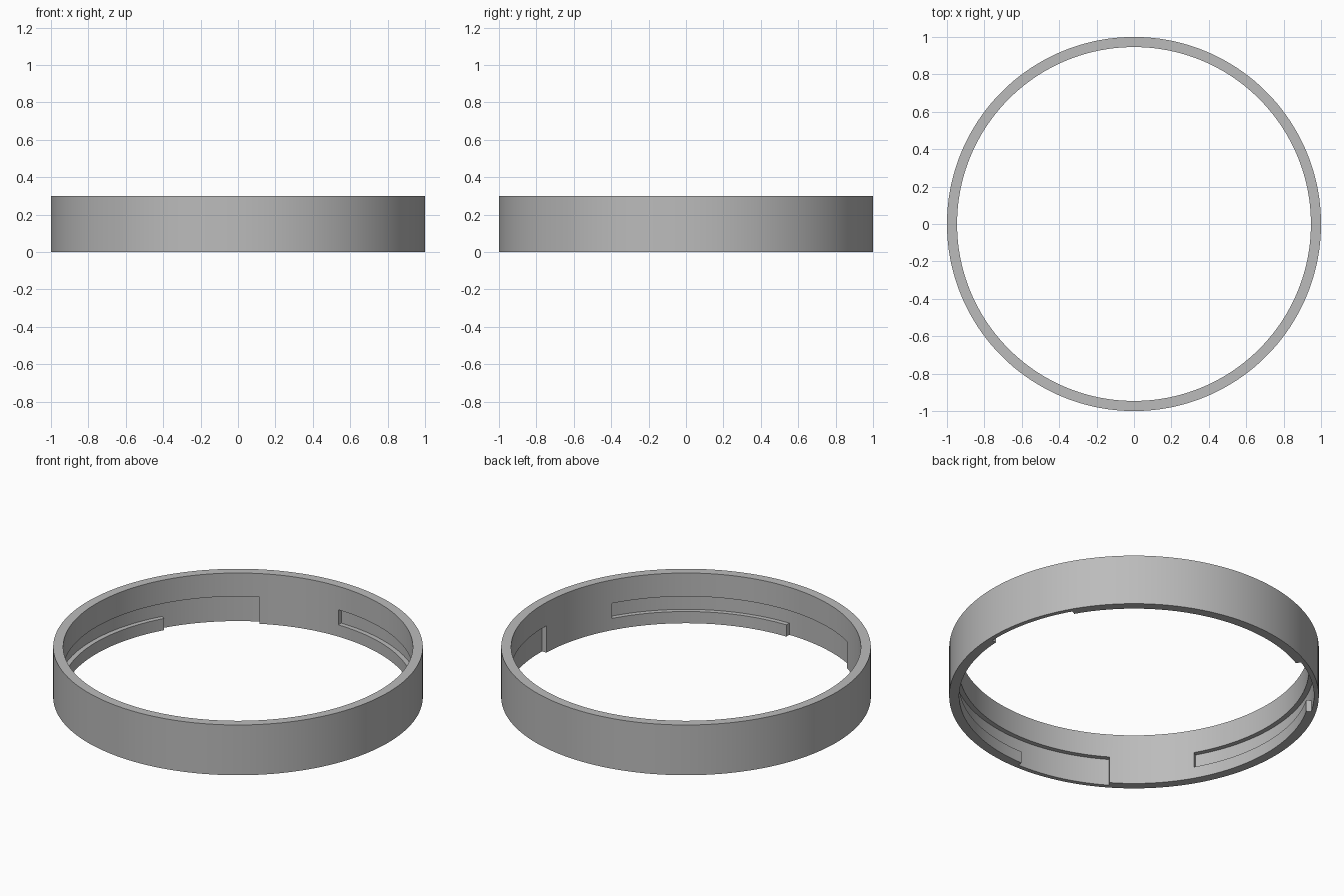
import bpy, bmesh, math

if "Cube" in bpy.data.objects:
    bpy.data.objects.remove(bpy.data.objects["Cube"])

# Bayonet ring: three L-shaped slots recessed into the inner wall, open at the bottom
N = 180                            # 2 degree steps
R = [0.946, 0.974, 1.0]            # inner wall, slot floor, outer wall
Z = [0.0, 0.07, 0.16, 0.3]         # bottom, ledge top, slot top, rim
STEP = 360 / N


def solid(i, r, z):
    """Is the cell (angle, radial layer, height layer) filled with material?"""
    if r not in (0, 1) or z not in (0, 1, 2):
        return False
    if r == 1 or z == 2:
        return True
    a = ((i % N + 0.5) * STEP + 2) % 120      # repeats every 120 degrees
    if a < 32:                                # entry, open downwards
        return False
    return not (a < 92 and z == 1)            # locking channel above the ledge


bm = bmesh.new()
grid = {}


def vert(i, r, z):
    key = (i % N, r, z)
    if key not in grid:
        t = math.radians(key[0] * STEP)
        grid[key] = bm.verts.new((R[r] * math.cos(t), R[r] * math.sin(t), Z[z]))
    return grid[key]


# Skin every boundary between a filled cell and an empty one
AXES = ((1, 0, 0), (0, 1, 0), (0, 0, 1))
for i in range(N):
    for r in range(2):
        for z in range(3):
            if not solid(i, r, z):
                continue
            for k in range(3):
                u, v = AXES[(k + 1) % 3], AXES[(k + 2) % 3]
                for s in (0, 1):
                    d = [c * (1 if s else -1) for c in AXES[k]]
                    if solid(i + d[0], r + d[1], z + d[2]):
                        continue
                    o = [c + s * e for c, e in zip((i, r, z), AXES[k])]
                    quad = [vert(*[o[n] + p * u[n] + q * v[n] for n in range(3)])
                            for p, q in ((0, 0), (1, 0), (1, 1), (0, 1))]
                    bm.faces.new(quad)
bmesh.ops.recalc_face_normals(bm, faces=bm.faces)

mesh = bpy.data.meshes.new("bayonet_ring")
bm.to_mesh(mesh)
bm.free()
ring = bpy.data.objects.new("bayonet_ring", mesh)
bpy.context.collection.objects.link(ring)

# One plain grey
grey = bpy.data.materials.new("plain_grey")
grey.diffuse_color = (0.5, 0.5, 0.5, 1)
grey.use_nodes = True
grey.node_tree.nodes["Principled BSDF"].inputs["Base Color"].default_value = grey.diffuse_color
mesh.materials.append(grey)

bpy.context.view_layer.objects.active = ring
ring.select_set(True)
bpy.ops.object.shade_smooth_by_angle(angle=math.radians(30))
